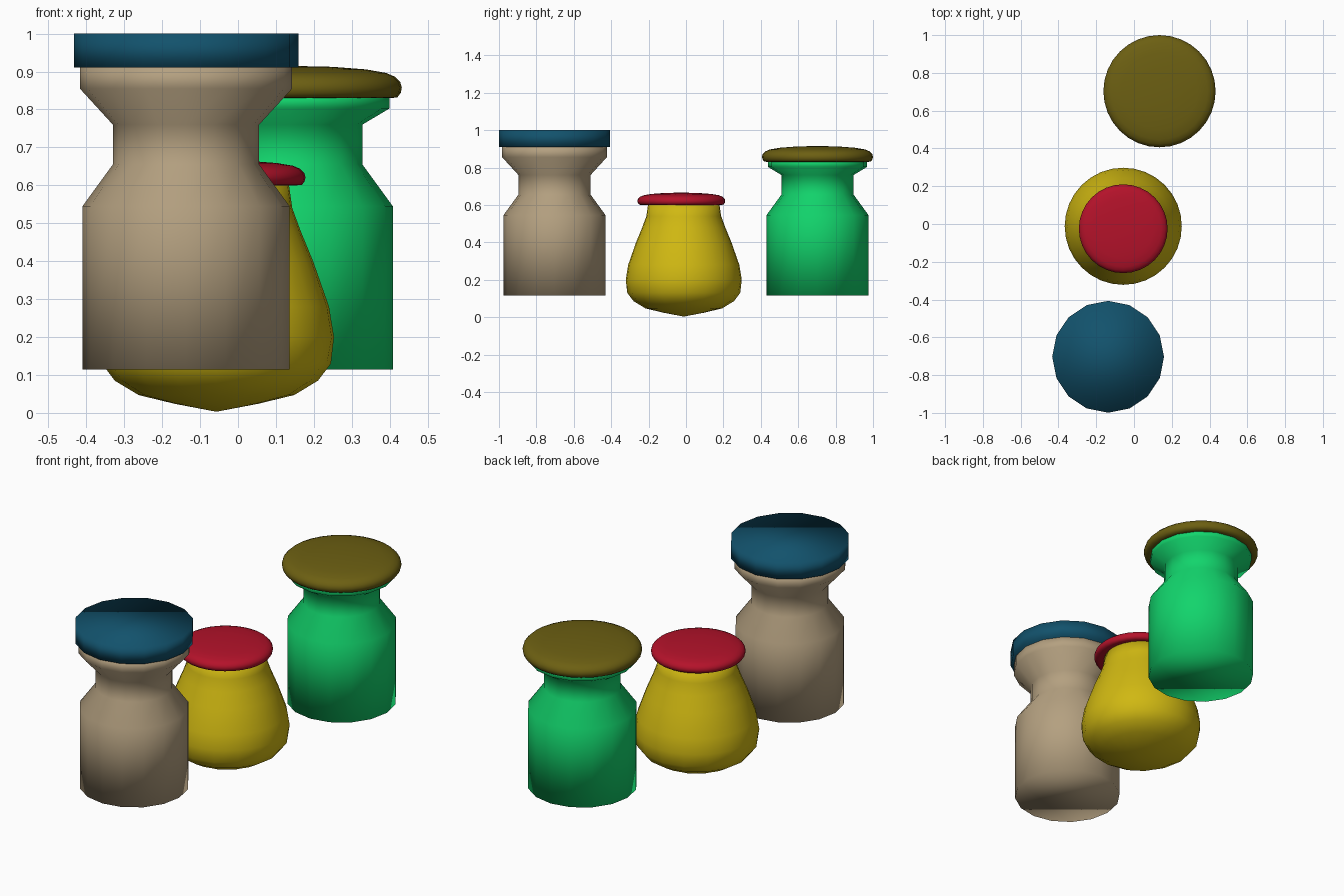
import bpy
import bmesh
from math import cos, sin, pi

if "Cube" in bpy.data.objects:
    bpy.data.objects.remove(bpy.data.objects["Cube"], do_unlink=True)


def material(name, rgb):
    mat = bpy.data.materials.new(name)
    mat.use_nodes = True
    color = (*rgb, 1)
    mat.diffuse_color = color
    mat.node_tree.nodes["Principled BSDF"].inputs["Base Color"].default_value = color
    return mat


def lathe(name, center, profile, segments, mat, ripple=None):
    """Turn a (radius, height) profile round a vertical axis; ripple maps height to pleat depth."""
    bm = bmesh.new()
    rings = []
    for r, z in profile:
        if r == 0:
            rings.append([bm.verts.new((0, 0, z))])
            continue
        depth = ripple(z) if ripple else 0
        ring = []
        for i in range(segments):
            a = 2 * pi * i / segments
            rr = r - depth * (i % 2)
            ring.append(bm.verts.new((rr * cos(a), rr * sin(a), z)))
        rings.append(ring)
    for low, high in zip(rings, rings[1:]):
        for i in range(segments):
            j = (i + 1) % segments
            if len(low) == 1:
                bm.faces.new((low[0], high[j], high[i]))
            elif len(high) == 1:
                bm.faces.new((low[i], low[j], high[0]))
            else:
                bm.faces.new((low[i], low[j], high[j], high[i]))
    for ring in (rings[0], rings[-1]):
        if len(ring) > 1:
            bm.faces.new(ring)
    bmesh.ops.recalc_face_normals(bm, faces=bm.faces[:])
    for face in bm.faces:
        face.smooth = True
    mesh = bpy.data.meshes.new(name)
    bm.to_mesh(mesh)
    bm.free()
    mesh.materials.append(mat)
    obj = bpy.data.objects.new(name, mesh)
    obj.location = (*center, 0)
    bpy.context.collection.objects.link(obj)
    return obj


def rounded_lid(radius, base, height):
    """Flat underside, rolled rim and a gently domed top."""
    shape = [(0.90, 0), (0.96, 0.02), (0.99, 0.16), (1, 0.32), (0.985, 0.5),
             (0.94, 0.66), (0.86, 0.78), (0.68, 0.89), (0.38, 0.97), (0, 1)]
    return [(radius * r, base + height * z) for r, z in shape]


tan = material("tan", (0.456, 0.352, 0.216))
blue = material("dark blue", (0.006, 0.084, 0.15))
yellow = material("yellow", (0.63, 0.48, 0.006))
red = material("red", (0.456, 0.006, 0.023))
green = material("green", (0.006, 0.66, 0.15))
olive = material("olive", (0.15, 0.115, 0.006))

front, middle, back = (-0.137, -0.703), (-0.057, -0.012), (0.135, 0.703)

# Straight jar body shared by the two tall jars
body = [(0.273, 0.115), (0.273, 0.545), (0.193, 0.655), (0.193, 0.76)]

# Front jar with a faceted cap
lathe("front_jar_body", front, body + [(0.28, 0.855), (0.28, 0.915)], 16, tan)
lathe("front_jar_cap", front, [(0.296, 0.91), (0.296, 1.0)], 16, blue)

# Middle pot, rounded and pleated near its base
pot = [(0, 0.003), (0.11, 0.024), (0.205, 0.047), (0.268, 0.085), (0.302, 0.13),
       (0.31, 0.2), (0.297, 0.28), (0.255, 0.4), (0.222, 0.48), (0.2, 0.54), (0.19, 0.61)]
lathe("middle_pot_body", middle, pot, 32, yellow,
      ripple=lambda z: 0.005 if 0.04 < z < 0.14 else 0)
lathe("middle_pot_lid", (-0.057, -0.025), rounded_lid(0.235, 0.6, 0.066), 32, red)

# Back jar with a rounded lid
lathe("back_jar_body", back, body + [(0.265, 0.803), (0.265, 0.84)], 16, green)
lathe("back_jar_lid", back, rounded_lid(0.297, 0.83, 0.085), 32, olive)
